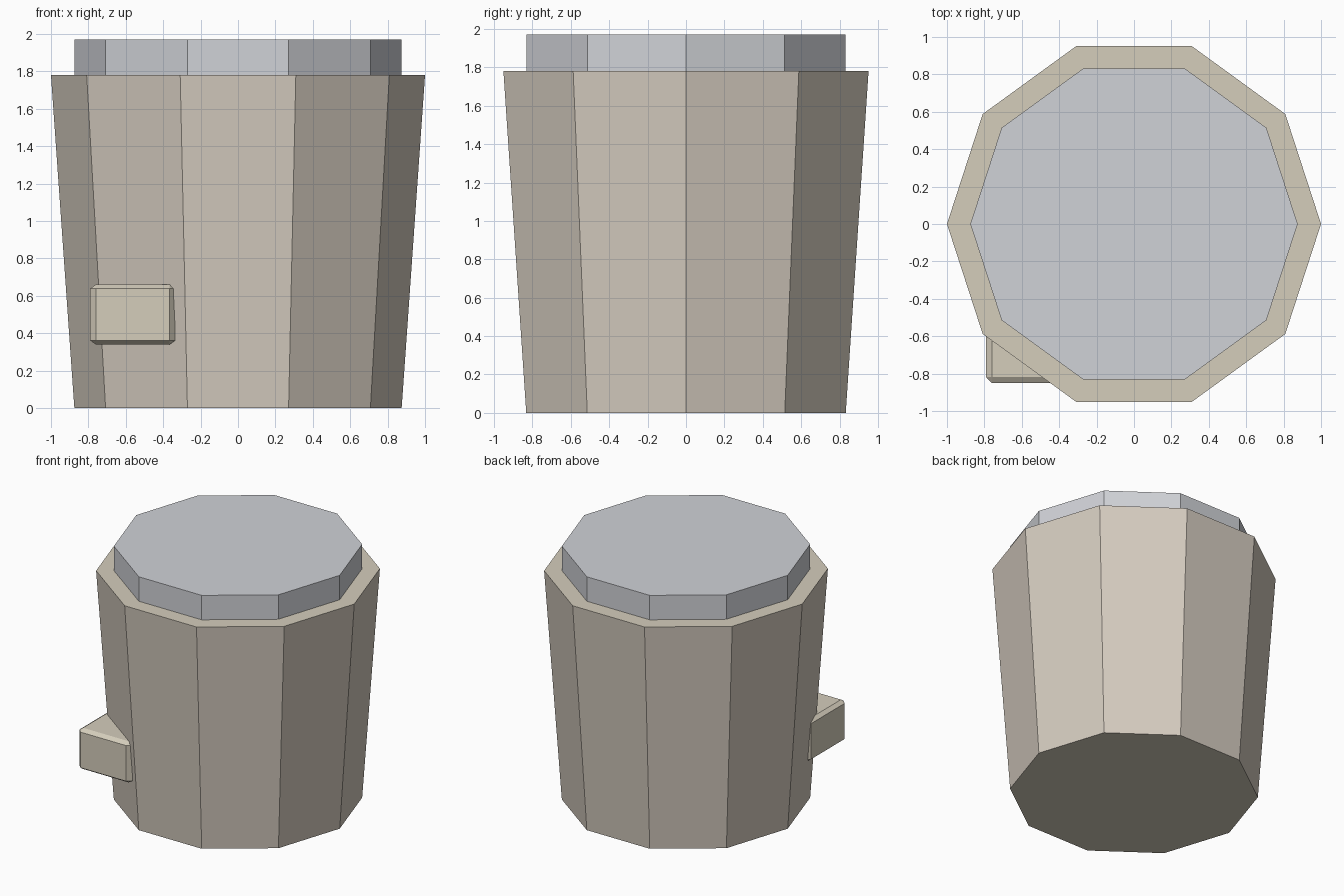
import bpy, bmesh
from math import pi
from mathutils import Matrix

cube = bpy.data.objects.get("Cube")
if cube:
    bpy.data.objects.remove(cube, do_unlink=True)


def material(name, rgb):
    m = bpy.data.materials.new(name)
    m.use_nodes = True
    m.diffuse_color = (*rgb, 1)
    m.node_tree.nodes["Principled BSDF"].inputs["Base Color"].default_value = (*rgb, 1)
    return m


SIDE = material("warm beige", (0.66, 0.60, 0.52))
TRIM = material("sand beige", (0.66, 0.61, 0.50))
GREY = material("light grey", (0.63, 0.645, 0.68))


def finish(name, bm, *mats):
    bmesh.ops.recalc_face_normals(bm, faces=bm.faces)
    mesh = bpy.data.meshes.new(name)
    bm.to_mesh(mesh)
    bm.free()
    for m in mats:
        mesh.materials.append(m)
    obj = bpy.data.objects.new(name, mesh)
    bpy.context.collection.objects.link(obj)
    return obj


def decagon_drum(r_bottom, r_top, z0, z1):
    """Ten-sided drum with a corner on the +x axis."""
    bm = bmesh.new()
    rings = []
    for r, z in ((r_bottom, z0), (r_top, z1)):
        ring = bmesh.ops.create_circle(bm, cap_ends=True, segments=10, radius=1)["verts"]
        for v in ring:
            v.co = Matrix.Rotation(-pi / 2, 3, "Z") @ v.co * r
            v.co.z = z
        rings.append(ring)
    for i in range(10):
        j = (i + 1) % 10
        bm.faces.new((rings[0][i], rings[0][j], rings[1][j], rings[1][i]))
    # put a corner exactly on the x axis
    first = rings[0][0].co
    turn = Matrix.Rotation(-first.to_2d().angle_signed((1, 0)) * -1, 3, "Z")
    bmesh.ops.rotate(bm, verts=bm.verts, matrix=turn.inverted()
                     if abs((turn @ first).y) > 0.001 else turn)
    bm.normal_update()
    return bm


# Tapered body: sides in one shade, rim and underside in the other
body = decagon_drum(0.875, 1.0, 0, 1.78)
for f in body.faces:
    f.material_index = 1 if abs(f.normal.z) > 0.9 else 0
finish("body", body, SIDE, TRIM)

# Straight lid standing on the rim
finish("lid", decagon_drum(0.875, 0.875, 1.78, 1.97), GREY)

# Chamfered block on the front, sunk into the body
block = bmesh.new()
bmesh.ops.create_cube(block, size=1)
bmesh.ops.bevel(block, geom=block.edges[:], offset=0.067, segments=1,
                affect="EDGES", profile=0.5)
bmesh.ops.scale(block, verts=block.verts, vec=(0.455, 0.475, 0.32))
bmesh.ops.translate(block, verts=block.verts, vec=(-0.563, -0.613, 0.5))
finish("front_block", block, TRIM)
